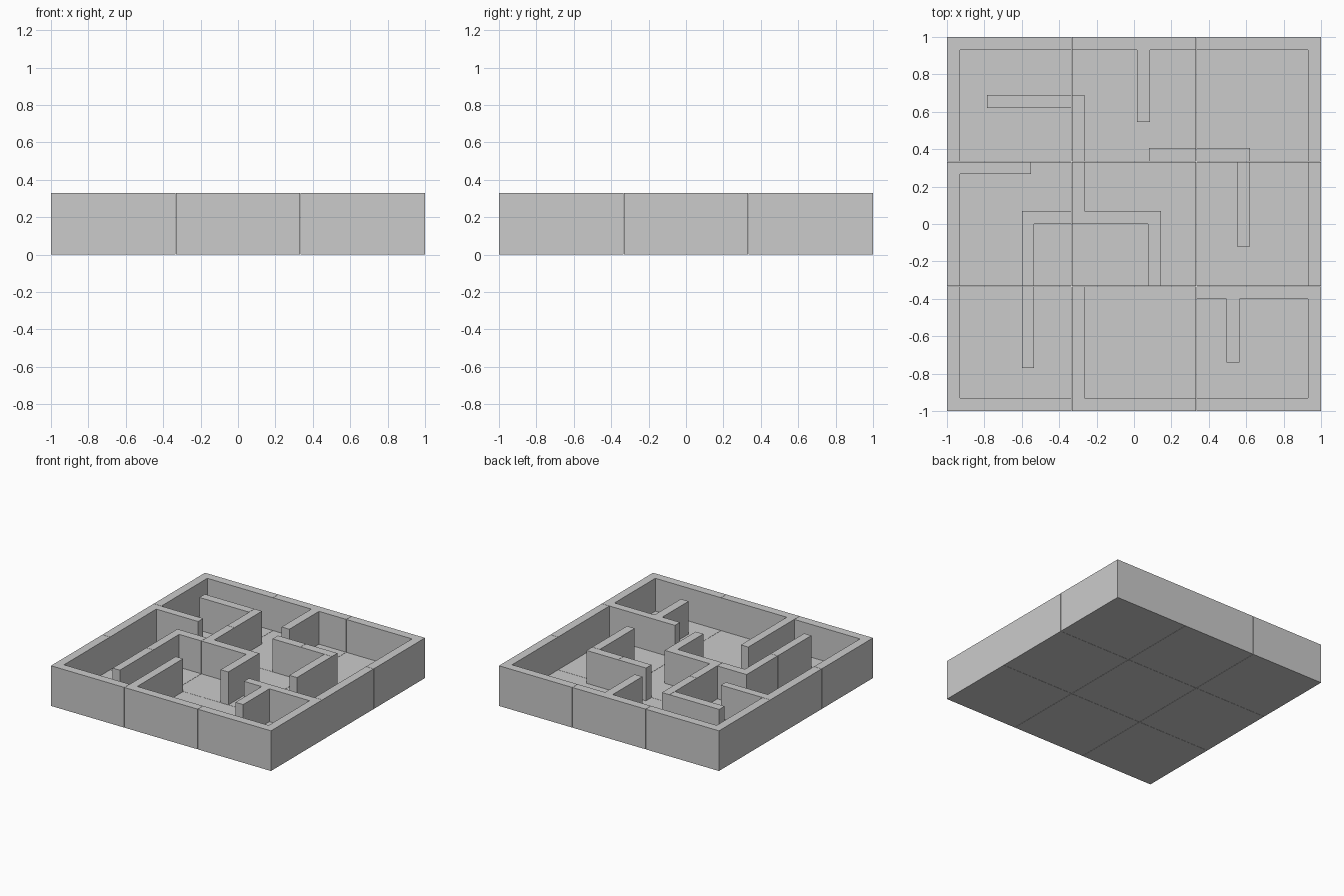
import bpy, bmesh

cube = bpy.data.objects.get("Cube")
if cube:
    bpy.data.objects.remove(cube, do_unlink=True)

HEIGHT, FLOOR, RIM = 0.33, 0.06, 0.93
THIRD = 1 / 3
GAP = 0.001

grey = bpy.data.materials.new("plain grey")
grey.use_nodes = True
grey.diffuse_color = (0.6, 0.6, 0.6, 1)
grey.node_tree.nodes["Principled BSDF"].inputs["Base Color"].default_value = (0.6, 0.6, 0.6, 1)

# Maze walls as plan rectangles: x0, x1, y0, y1
WALLS = [
    # outer frame
    (-1, -RIM, -1, 1), (RIM, 1, -1, 1), (-1, 1, -1, -RIM), (-1, 1, RIM, 1),
    # long branching wall
    (-0.785, -0.265, 0.62, 0.69), (-THIRD, -0.265, 0, 0.69),
    (-0.6, 0.145, 0, 0.07), (0.075, 0.145, -THIRD, 0.07),
    (-0.6, -0.535, -0.77, 0.07),
    # stubs from the frame
    (-RIM, -0.55, 0.267, THIRD), (0.015, 0.085, 0.545, RIM),
    (-THIRD, -0.265, -RIM, -THIRD),
    # free-standing corner
    (0.08, 0.62, THIRD, 0.405), (0.55, 0.62, -0.12, 0.405),
    # front right tee
    (THIRD, RIM, -0.4, -THIRD), (0.495, 0.565, -0.74, -0.4),
]


def breaks(lo, hi, values):
    """Sorted cut positions that fall inside a tile."""
    inside = sorted({round(v, 4) for v in values if lo + 0.004 < v < hi - 0.004})
    return [lo] + inside + [hi]


def build_tile(name, x0, x1, y0, y1):
    xs = breaks(x0, x1, [v for w in WALLS for v in w[:2]])
    ys = breaks(y0, y1, [v for w in WALLS for v in w[2:]])
    nx, ny = len(xs) - 1, len(ys) - 1

    def top(i, j):
        if not (0 <= i < nx and 0 <= j < ny):
            return 0
        cx, cy = (xs[i] + xs[i + 1]) / 2, (ys[j] + ys[j + 1]) / 2
        wall = any(a < cx < b and c < cy < d for a, b, c, d in WALLS)
        return HEIGHT if wall else FLOOR

    bm = bmesh.new()

    def quad(*points):
        bm.faces.new([bm.verts.new(p) for p in points])

    for i in range(nx):
        for j in range(ny):
            a, b, c, d = xs[i], xs[i + 1], ys[j], ys[j + 1]
            h = top(i, j)
            quad((a, c, h), (b, c, h), (b, d, h), (a, d, h))
            quad((a, d, 0), (b, d, 0), (b, c, 0), (a, c, 0))
            # vertical sides wherever the neighbouring cell is lower
            edges = [(-1, 0, (a, d), (a, c)), (1, 0, (b, c), (b, d)),
                     (0, -1, (a, c), (b, c)), (0, 1, (b, d), (a, d))]
            for di, dj, p, q in edges:
                low = top(i + di, j + dj)
                levels = [z for z in (0, FLOOR, HEIGHT) if low <= z <= h]
                for z, t in zip(levels, levels[1:]):
                    quad((*p, z), (*q, z), (*q, t), (*p, t))
    bmesh.ops.remove_doubles(bm, verts=bm.verts, dist=0.0001)
    bmesh.ops.dissolve_limit(bm, angle_limit=0.01, verts=bm.verts, edges=bm.edges)
    mesh = bpy.data.meshes.new(name)
    bm.to_mesh(mesh)
    bm.free()
    mesh.materials.append(grey)
    bpy.context.collection.objects.link(bpy.data.objects.new(name, mesh))


# Nine square tiles with hairline seams between them
cuts = [-1, -THIRD, THIRD, 1]
for r, row in enumerate(("front", "middle", "back")):
    for c, col in enumerate(("right", "centre", "left")):
        lim = [cuts[c], cuts[c + 1], cuts[r], cuts[r + 1]]
        for k, sign in enumerate((1, -1, 1, -1)):
            if abs(lim[k]) < 1:
                lim[k] += sign * GAP
        build_tile(f"maze_tile_{row}_{col}", *lim)
